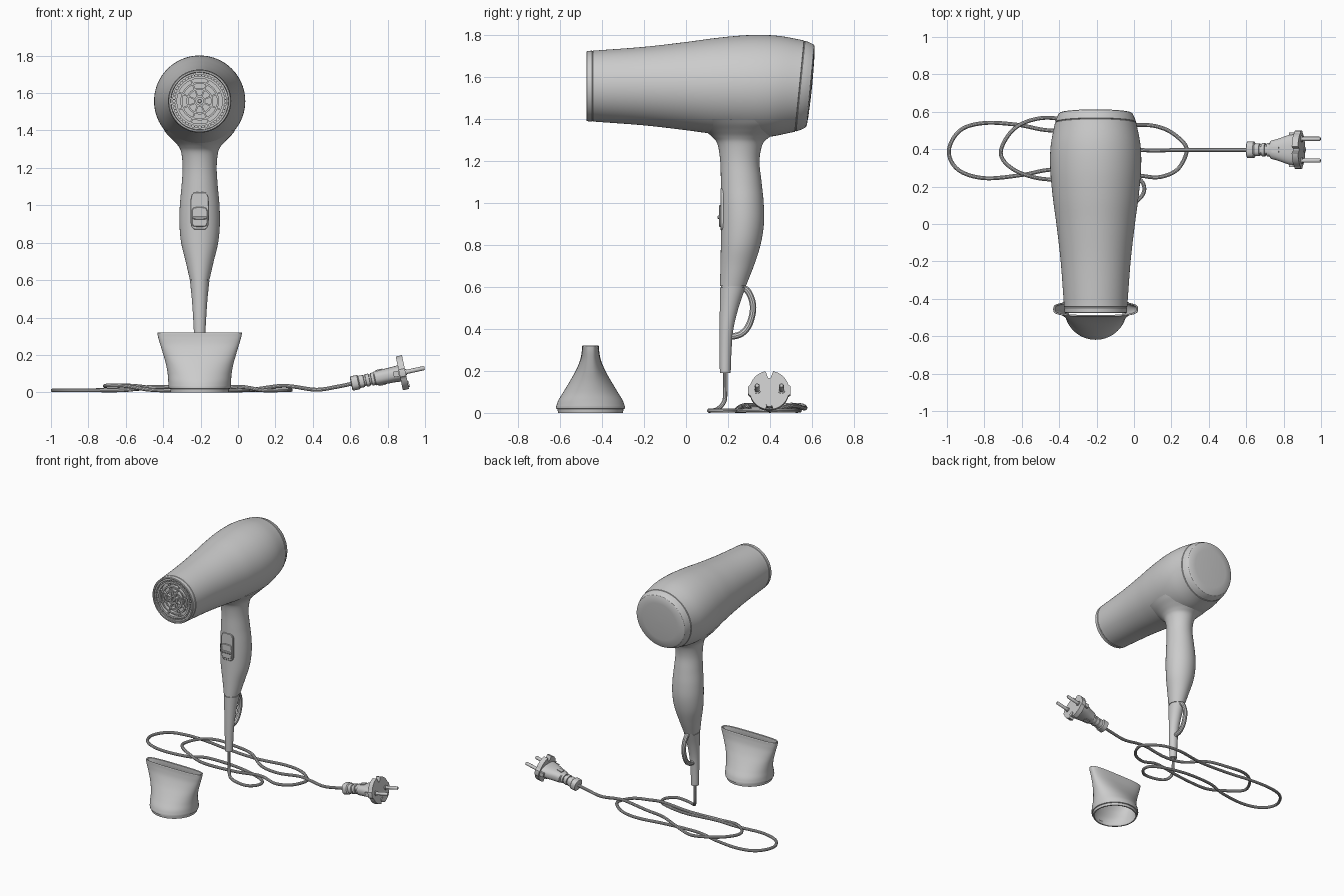
import bpy, bmesh, math
from math import cos, sin, pi, radians
from mathutils import Vector, Matrix

if "Cube" in bpy.data.objects:
    bpy.data.objects.remove(bpy.data.objects["Cube"])

XC, ZB = -0.205, 1.557      # dryer centre plane, barrel axis height
X, Y, Z = Vector((1, 0, 0)), Vector((0, 1, 0)), Vector((0, 0, 1))


def spline(keys, steps=6):
    """Catmull-Rom interpolation of rows of numbers."""
    k = [Vector(r) for r in keys]
    k = [2 * k[0] - k[1]] + k + [2 * k[-1] - k[-2]]
    out = []
    for a, b, c, d in zip(k, k[1:], k[2:], k[3:]):
        for i in range(steps):
            t = i / steps
            out.append(0.5 * (2 * b + (c - a) * t + (2 * a - 5 * b + 4 * c - d) * t * t
                              + (3 * b - a - 3 * c + d) * t ** 3))
    return [tuple(v) for v in out + [k[-2]]]


def ring(c, u, v, p=2.0, n=64):
    """Superellipse section around c with half axes u and v."""
    f = lambda s: math.copysign(abs(s) ** (2 / p), s)
    return [Vector(c) + u * f(cos(2 * pi * i / n)) + v * f(sin(2 * pi * i / n)) for i in range(n)]


def finish(name, bm):
    bmesh.ops.recalc_face_normals(bm, faces=bm.faces)
    me = bpy.data.meshes.new(name)
    bm.to_mesh(me)
    bm.free()
    ob = bpy.data.objects.new(name, me)
    bpy.context.collection.objects.link(ob)
    return ob


def loft(name, rings, closed=False, caps=True, matrix=None):
    bm = bmesh.new()
    vs = [[bm.verts.new(p) for p in r] for r in rings]
    n = len(vs[0])
    for a, b in list(zip(vs, vs[1:])) + ([(vs[-1], vs[0])] if closed else []):
        for i in range(n):
            bm.faces.new((a[i], a[(i + 1) % n], b[(i + 1) % n], b[i]))
    if caps and not closed:
        bm.faces.new(vs[0])
        bm.faces.new(vs[-1])
    if matrix:
        bm.transform(matrix)
    return finish(name, bm)


def boxes(name, matrices):
    bm = bmesh.new()
    for m in matrices:
        bmesh.ops.create_cube(bm, size=1, matrix=m)
    return finish(name, bm)


def tube(name, pts, r):
    cu = bpy.data.curves.new(name, 'CURVE')
    cu.dimensions = '3D'
    cu.bevel_depth, cu.bevel_resolution, cu.use_fill_caps = r, 3, True
    pts = spline(pts, 8)
    s = cu.splines.new('POLY')
    s.points.add(len(pts) - 1)
    for q, p in zip(s.points, pts):
        q.co = (*p, 1)
    ob = bpy.data.objects.new(name, cu)
    bpy.context.collection.objects.link(ob)
    return ob


# Barrel: turned profile, rear end sheared to tilt the back cap
def barrel_ring(y, r):
    t = min(max((y - 0.25) / 0.3, 0), 1)
    k = 0.1 * t * t * (3 - 2 * t)
    return ring((XC, y, ZB), X * r, Z * r + Y * k * r, n=96)


front = [(-0.475, .163), (-.472, .167), (-.448, .169), (-.445, .166), (-.442, .169)]
mid = spline([(-.44, .169), (-.2, .187), (0, .21), (.15, .23), (.3, .243), (.42, .24), (.54, .2175)], 8)
rear = [(.543, .213), (.546, .216)] + spline([(.548, .2155), (.57, .207), (.59, .197)], 4)
loft("barrel", [barrel_ring(*p) for p in [(-.40, .150), (-.475, .155)] + front + mid + rear])
loft("back_cap", [barrel_ring(*p) for p in
                  [(.57, .19), (.59, .196), (.594, .19), (.598, .14), (.6, .07), (.601, .01)]])

# Air outlet grille: dished plate, concentric rings, spokes, rim teeth
G = Vector((XC, -0.455, ZB))


def grille_ring(name, r, w, d=.012):
    rr = lambda rad, y: ring(G + Y * y, X * rad, Z * rad)
    loft(name, [rr(r + w, d), rr(r + w, -d), rr(r - w, -d), rr(r - w, d)], closed=True)


loft("grille_back", [ring(G + Y * y, X * .152, Z * .152) for y in (.02, .03)])
for i, (r, w) in enumerate([(.148, .005), (.127, .006), (.098, .005), (.066, .005), (.025, .005)]):
    grille_ring(f"grille_ring_{i}", r, w)


def radial(n, r0, r1, width, depth):
    return [Matrix.Translation(G) @ Matrix.Rotation(2 * pi * (i + .5) / n, 4, 'Y')
            @ Matrix.Translation(X * (r0 + r1) / 2)
            @ Matrix.Diagonal((r1 - r0, depth, width, 1)) for i in range(n)]


boxes("grille_teeth", radial(48, .125, .15, .006, .018))
boxes("grille_spokes", radial(8, .02, .125, .008, .02))
loft("grille_hub", [ring(G + Y * y, X * r, Z * r) for y, r in ((.02, .012), (-.012, .012), (-.015, .008))])


# Handle: oval sections (z, front y, back y, half width), with a seam at z 0.6
def handle_ring(z, y0, y1, w):
    return ring((XC, (y0 + y1) / 2, z), X * w, Y * (y1 - y0) / 2)


upper = spline([(1.40, -.02, .56, .19), (1.375, .03, .52, .17), (1.345, .085, .455, .14),
                (1.315, .125, .40, .113), (1.28, .15, .365, .098), (1.2, .163, .35, .091),
                (1.1, .166, .36, .097), (1.0, .167, .37, .106), (.9, .167, .371, .108),
                (.8, .166, .355, .099), (.7, .164, .323, .075), (.604, .162, .285, .053)])
loft("handle_grip", [handle_ring(*r) for r in upper])
loft("handle_seam", [handle_ring(.61, .167, .28, .049), handle_ring(.59, .167, .275, .047)])
lower = spline([(.597, .162, .283, .052), (.5, .161, .25, .042), (.4, .16, .226, .035),
                (.3, .16, .217, .03), (.2, .161, .213, .027), (.19, .163, .211, .025)])
loft("handle_tail", [handle_ring(*r) for r in lower])
tube("hanging_loop", [(XC, y, z) for y, z in [(.25, .60), (.29, .585), (.315, .535), (.318, .48),
                                              (.298, .415), (.26, .375), (.20, .36)]], .016)


# Switch: rounded plate, slider and ridge
def pad(name, z0, z1, w, y0, y1):
    c = Vector((XC, 0, (z0 + z1) / 2))
    h = (z1 - z0) / 2
    loft(name, [ring(c + Y * y, X * (w - e), Z * (h - e), 5)
                for y, e in ((y1, 0), (y0 + .003, 0), (y0, .003))])


pad("switch_plate", .87, 1.07, .049, .164, .195)
pad("switch_slider", .885, .99, .042, .158, .19)
pad("switch_ridge", .925, .94, .04, .150, .17)


# Concentrator nozzle: round base to flat slot, hollow
def nozzle_ring(z, w, d, p, t=0):
    return ring((XC, -.455, z), X * (w - t), Y * (d - t), p)


wall = spline([(.03, .167, .164, 2), (.06, .168, .153, 2), (.1, .171, .129, 2), (.15, .18, .099, 2.1),
               (.2, .194, .071, 2.3), (.25, .209, .050, 2.7), (.29, .221, .042, 3.1), (.318, .227, .04, 3.3)])
base = [(0, .155, .155, 2), (.018, .157, .157, 2), (.02, .164, .164, 2)]
outer = [nozzle_ring(*r) for r in base + wall] + [nozzle_ring(.321, .225, .038, 3.3)]
inner = [nozzle_ring(*r, .009) for r in reversed(base[:1] + wall)]
loft("concentrator_nozzle", outer + inner, closed=True)

# Power cord lying in loops on the floor
tube("power_cord", [
    (XC, .187, .21), (XC, .187, .12), (-.2, .182, .055), (-.17, .15, .018), (-.1, .12, .011), (0, .115, .011),
    (.055, .18, .011), (.01, .25, .012), (-.2, .3, .02), (-.45, .29, .03), (-.6, .262, .012),
    (-.8, .245, .011), (-.94, .29, .011), (-.99, .39, .011), (-.93, .5, .011), (-.8, .54, .011),
    (-.62, .53, .015), (-.45, .5, .02), (-.2, .5, .012), (.02, .53, .011), (.16, .51, .011),
    (.26, .44, .011), (.28, .38, .012), (.23, .29, .011), (.13, .25, .011), (0, .26, .03),
    (-.2, .25, .012), (-.45, .238, .012), (-.6, .27, .034), (-.69, .33, .036), (-.71, .4, .034),
    (-.65, .5, .038), (-.55, .555, .034), (-.42, .565, .022), (-.25, .51, .034), (-.1, .42, .014),
    (.05, .395, .012), (.22, .395, .034), (.3, .395, .03), (.42, .395, .014), (.53, .395, .03),
    (.64, .395, .053)], .0105)

# Mains plug, tilted, built along local x
P = Matrix.Translation((.88, .397, .105)) @ Matrix.Rotation(radians(-12), 4, 'Y')
rows = [(-.282, .036, .032), (-.278, .044, .039), (-.243, .044, .039), (-.237, .034, .033),
        (-.212, .034, .033), (-.21, .028, .028), (-.202, .028, .028), (-.2, .035, .034),
        (-.182, .035, .034), (-.18, .028, .028), (-.172, .028, .028), (-.17, .036, .034),
        (-.155, .038, .035), (-.15, .049, .037), (-.12, .056, .039), (-.08, .07, .041),
        (-.05, .08, .042), (-.012, .086, .045)]
loft("plug_body", [ring((x, 0, 0), Y * a, Z * b, 2.5, 40) for x, a, b in rows], matrix=P)


def plug_radius(i):
    q = min(i % 32, 32 - i % 32)
    return .06 if abs(q - 16) <= 1 else .102 if q <= 2 else .094


loft("plug_face", [[Vector((x, plug_radius(i) * cos(2 * pi * i / 64), plug_radius(i) * sin(2 * pi * i / 64)))
                    for i in range(64)] for x in (-.018, .016)], matrix=P)
for side, y in (("left", -.058), ("right", .058)):
    loft(f"plug_pin_{side}", [ring((x, y, 0), Y * r, Z * r, n=20) for x, r in
                              ((.01, .017), (.022, .017), (.022, .0115), (.115, .0115), (.12, .008))], matrix=P)
loft("plug_earth_socket", [ring((x, 0, -.066), Y * .016, Z * .016, n=20) for x in (-.015, .022)], matrix=P)
boxes("plug_grip", [P @ Matrix.Translation((x, y, z)) @ Matrix.Diagonal((*s, 1)) for x, y, z, s in
                    [(-.12, 0, 0, (.04, .03, .088)), (-.035, .075, 0, (.03, .036, .03)),
                     (-.035, -.075, 0, (.03, .036, .03))]])

# Convert tubes and shade smooth
bpy.ops.object.select_all(action='SELECT')
bpy.context.view_layer.objects.active = bpy.data.objects["power_cord"]
bpy.ops.object.convert(target='MESH')
bpy.ops.object.select_all(action='SELECT')
bpy.ops.object.shade_smooth_by_angle(angle=radians(35))
